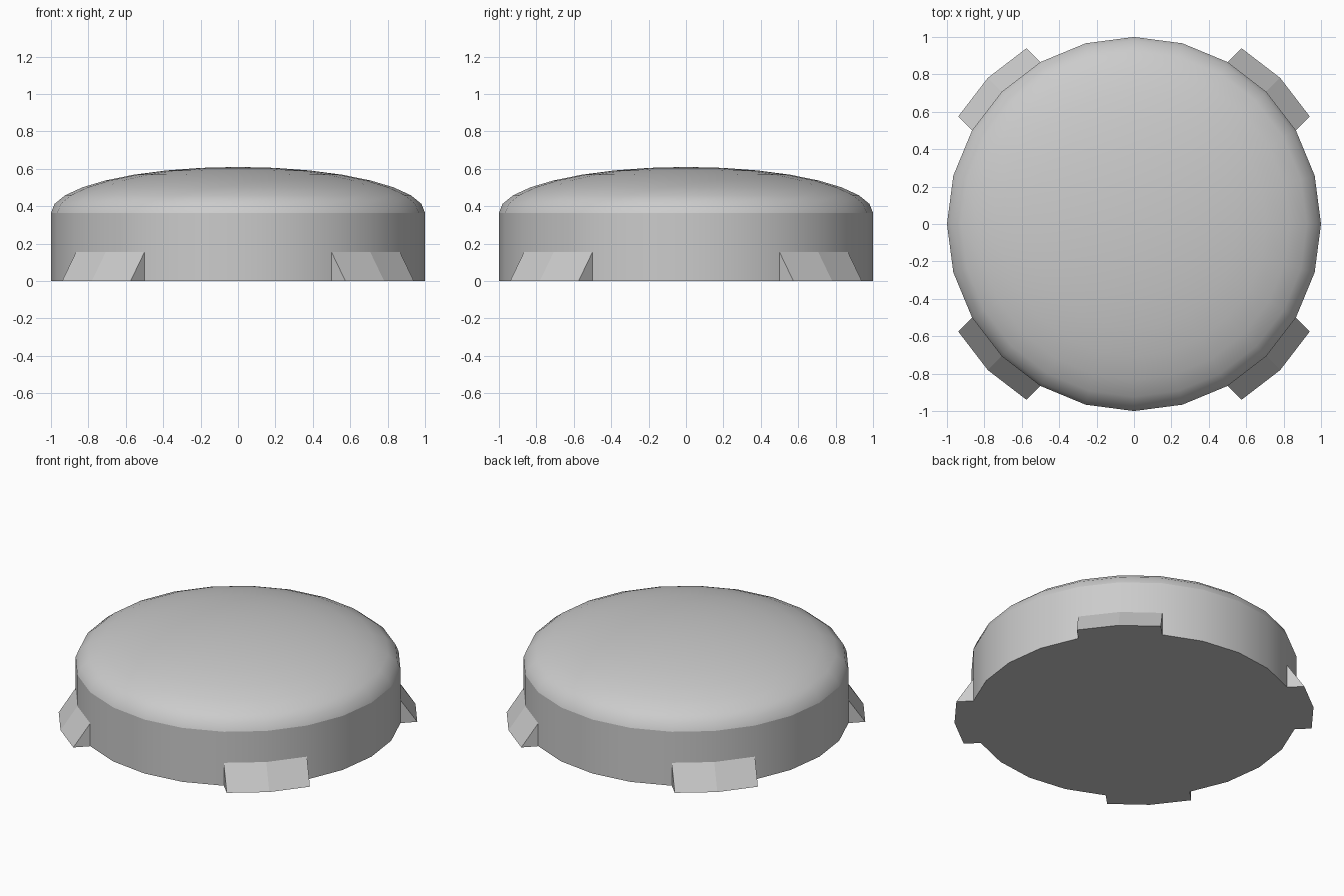
import bpy, bmesh
from math import sin, cos, pi, radians

SIDES = 24
WALL_TOP = 0.365
DOME_RISE = 0.245
DOME_RINGS = 8

cube = bpy.data.objects.get("Cube")
if cube:
    bpy.data.objects.remove(cube, do_unlink=True)

grey = bpy.data.materials.new("plain grey")
grey.use_nodes = True
colour = (0.6, 0.6, 0.6, 1)
grey.diffuse_color = colour
grey.node_tree.nodes["Principled BSDF"].inputs["Base Color"].default_value = colour


def finish(bm, name, smooth):
    bmesh.ops.recalc_face_normals(bm, faces=bm.faces)
    mesh = bpy.data.meshes.new(name)
    bm.to_mesh(mesh)
    bm.free()
    mesh.materials.append(grey)
    obj = bpy.data.objects.new(name, mesh)
    bpy.context.collection.objects.link(obj)
    if smooth:
        bpy.ops.object.select_all(action='DESELECT')
        obj.select_set(True)
        bpy.context.view_layer.objects.active = obj
        bpy.ops.object.shade_smooth_by_angle(angle=radians(30))
    return obj


def ring(bm, radius, z):
    return [bm.verts.new((radius * cos(2 * pi * i / SIDES), radius * sin(2 * pi * i / SIDES), z))
            for i in range(SIDES)]


def bridge(bm, low, high):
    for i in range(SIDES):
        j = (i + 1) % SIDES
        bm.faces.new((low[i], low[j], high[j], high[i]))


# Straight wall with a closed underside
bm = bmesh.new()
base = ring(bm, 1, 0)
bridge(bm, base, ring(bm, 1, WALL_TOP))
bm.faces.new(base[::-1])
wall = finish(bm, "round_wall", True)
if wall.data.polygons[0].normal.dot(wall.data.polygons[0].center) < 0:
    wall.data.flip_normals()

# Flattened dome lid
bm = bmesh.new()
lower = ring(bm, 1, WALL_TOP)
for k in range(1, DOME_RINGS):
    a = pi / 2 * k / DOME_RINGS
    upper = ring(bm, cos(a), WALL_TOP + DOME_RISE * sin(a))
    bridge(bm, lower, upper)
    lower = upper
tip = bm.verts.new((0, 0, WALL_TOP + DOME_RISE))
for i in range(SIDES):
    bm.faces.new((lower[i], lower[(i + 1) % SIDES], tip))
lid = finish(bm, "dome_lid", True)
if lid.data.polygons[-1].normal.z < 0:
    lid.data.flip_normals()

# Four sloped feet, each spanning two wall facets
FOOT_HEIGHT, FOOT_REACH = 0.155, 0.105
for name, middle in (("back_left_foot", 45), ("back_right_foot", 135),
                     ("front_right_foot", 225), ("front_left_foot", 315)):
    bm = bmesh.new()
    m = radians(middle)
    sections = []
    for step in (-15, 0, 15):
        a = radians(middle + step)
        x, y = cos(a), sin(a)
        sections.append([bm.verts.new(p) for p in (
            (x, y, 0), (x + FOOT_REACH * cos(m), y + FOOT_REACH * sin(m), 0), (x, y, FOOT_HEIGHT))])
    for s, t in zip(sections, sections[1:]):
        for i, j in ((0, 1), (1, 2), (2, 0)):
            bm.faces.new((s[i], s[j], t[j], t[i]))
    bm.faces.new(sections[0])
    bm.faces.new(sections[-1])
    finish(bm, name, False)
